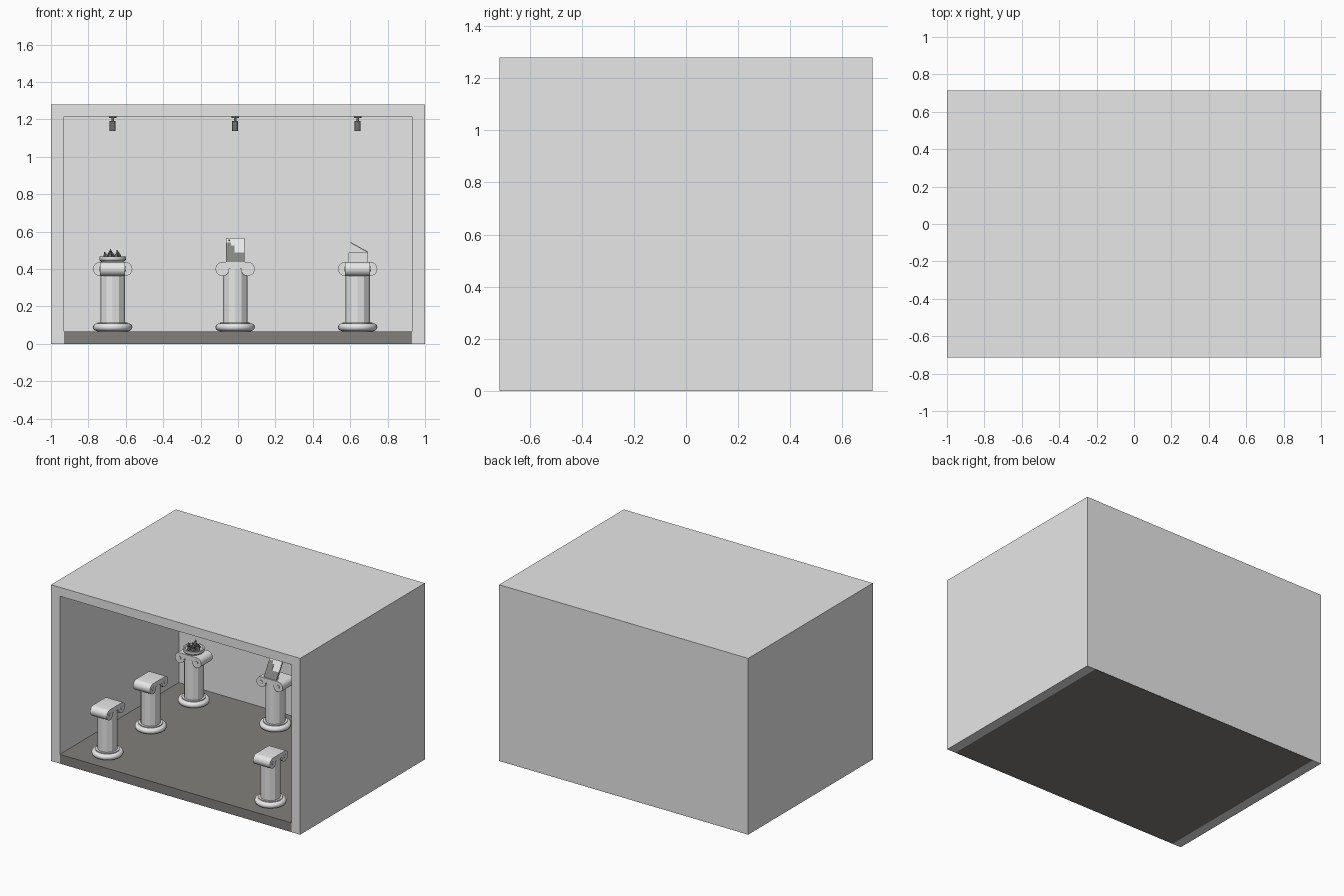
import bpy, bmesh, math
from mathutils import Matrix, Vector

if "Cube" in bpy.data.objects:
    bpy.data.objects.remove(bpy.data.objects["Cube"])


def mat(name, rgb):
    m = bpy.data.materials.new(name)
    m.diffuse_color = (*rgb, 1)
    m.use_nodes = True
    m.node_tree.nodes["Principled BSDF"].inputs["Base Color"].default_value = m.diffuse_color
    return m


WALL = mat("off_white", (0.8, 0.8, 0.8))
FLOOR = mat("warm_grey_floor", (0.225, 0.215, 0.20))
DARK = mat("dark_grey", (0.16, 0.16, 0.155))
PRINT = mat("print_grey", (0.23, 0.23, 0.22))


def add(name, mesh, m=None, loc=(0, 0, 0), rot=(0, 0, 0)):
    ob = bpy.data.objects.new(name, mesh)
    bpy.context.collection.objects.link(ob)
    ob.location, ob.rotation_euler = loc, rot
    if m and not mesh.materials:
        mesh.materials.append(m)
    return ob


def to_mesh(name, bm, smooth=False):
    bmesh.ops.recalc_face_normals(bm, faces=bm.faces)
    if smooth:
        for f in bm.faces:
            f.smooth = True
        for e in bm.edges:
            e.smooth = len(e.link_faces) == 2 and e.calc_face_angle() < math.radians(35)
    me = bpy.data.meshes.new(name)
    bm.to_mesh(me)
    bm.free()
    return me


def box(name, m, lo, hi, **kw):
    lo, hi = Vector(lo), Vector(hi)
    bm = bmesh.new()
    bmesh.ops.create_cube(bm, size=1, matrix=Matrix.Translation((lo + hi) / 2) @ Matrix.Diagonal((*(hi - lo), 1)))
    return add(name, to_mesh(name, bm), m, **kw)


def lathe(name, profile, sides, smooth=True):
    bm = bmesh.new()
    rings = [[bm.verts.new((r * math.cos(2 * math.pi * i / sides), r * math.sin(2 * math.pi * i / sides), z))
              for i in range(sides)] for r, z in profile]
    for a, b in zip(rings, rings[1:]):
        for i in range(sides):
            j = (i + 1) % sides
            bm.faces.new((a[i], a[j], b[j], b[i]))
    bm.faces.new(rings[0])
    bm.faces.new(rings[-1])
    return to_mesh(name, bm, smooth)


# Room shell, open at the front
box("left_wall", WALL, (-1, -0.715, 0), (-0.93, 0.715, 1.28))
box("right_wall", WALL, (0.93, -0.715, 0), (1, 0.715, 1.28))
box("ceiling", WALL, (-0.93, -0.715, 1.215), (0.93, 0.715, 1.28))
box("back_wall", WALL, (-0.93, 0.65, 0.002), (0.93, 0.715, 1.215))
box("floor", FLOOR, (-0.93, -0.715, 0), (0.93, 0.714, 0.067))

# Pedestal meshes, shared by all seven pedestals
bead = [(0.085 + 0.02 * math.cos(a), 0.089 + 0.02 * math.sin(a))
        for a in (math.radians(-90 + 18 * i) for i in range(11))]
base_mesh = lathe("pedestal_base", [(0.085, 0.066)] + bead + [(0.08, 0.109), (0.08, 0.115)], 32)
shaft_mesh = lathe("pedestal_shaft", [(0.066, 0.11), (0.066, 0.405)], 12, smooth=False)


def capital():
    # Scroll outline: a roll at each end joined by a band, extruded in depth
    arc = [(0.068 + 0.037 * math.cos(a), 0.4 + 0.037 * math.sin(a))
           for a in (math.radians(90 - 15 * i) for i in range(18))]
    outline = arc + [(0.033, 0.402)] + [(-0.033, 0.402)] + [(-x, z) for x, z in reversed(arc)]
    bm = bmesh.new()
    face = bm.faces.new([bm.verts.new((x, -0.067, z)) for x, z in outline])
    out = bmesh.ops.extrude_face_region(bm, geom=[face])
    bmesh.ops.translate(bm, vec=(0, 0.134, 0), verts=[v for v in out["geom"] if isinstance(v, bmesh.types.BMVert)])
    # Eye of each scroll
    for s in (-1, 1):
        bmesh.ops.create_cone(bm, cap_ends=True, segments=16, radius1=0.013, radius2=0.013, depth=0.142,
                              matrix=Matrix.Translation((s * 0.068, 0, 0.4)) @ Matrix.Rotation(math.pi / 2, 4, 'X'))
    return to_mesh("pedestal_capital", bm, True)


capital_mesh = capital()

# Ceiling spotlight: plate, neck and lamp body
lamp_mesh = lathe("spotlight", [(0.02, 1.215), (0.02, 1.206), (0.007, 1.206), (0.007, 1.192),
                                (0.016, 1.192), (0.016, 1.137)], 16)

XL, XC, XR = -0.67, -0.015, 0.64
YF, YM, YB = -0.54, -0.045, 0.45
spots = [("left_front", XL, YF, 90), ("left_middle", XL, YM, 90), ("left_back", XL, YB, 0),
         ("centre_back", XC, YB, 0), ("right_back", XR, YB, 0),
         ("right_middle", XR, YM, -90), ("right_front", XR, YF, -90)]
for name, x, y, turn in spots:
    for part, mesh, m in (("base", base_mesh, WALL), ("shaft", shaft_mesh, WALL),
                          ("capital", capital_mesh, WALL), ("spotlight", lamp_mesh, DARK)):
        add(f"{name}_{part}", mesh, m, (x, y, 0), (0, 0, math.radians(turn)))

# Left exhibit: shallow dish holding dark pointed stones
dish = lathe("stone_dish", [(0.06, 0.437), (0.07, 0.447), (0.072, 0.468), (0.062, 0.468), (0.056, 0.458)], 24)
add("stone_dish", dish, WALL, (XL, YB, 0))
for i in range(7):
    a = i * 2 * math.pi / 6
    r = 0.034 if i < 6 else 0
    h = (0.045, 0.032, 0.05, 0.036, 0.04, 0.03, 0.045)[i]
    stone = lathe(f"stone_{i}", [(0.015, 0), (0.013, h * 0.4), (0.002, h)], 5, smooth=False)
    add(f"stone_{i}", stone, DARK, (XL + r * math.cos(a), YB + r * math.sin(a), 0.457),
        (0.25 * math.sin(a), -0.25 * math.cos(a), a))

# Centre exhibit: print leaning backwards, with darker printed areas
lean = dict(loc=(XC, 0.392, 0.437), rot=(-0.53, 0, 0))
box("print_panel", WALL, (-0.05, 0, 0), (0.05, 0.012, 0.148), **lean)
box("print_lower_area", PRINT, (-0.05, -0.003, 0), (0.05, 0, 0.056), **lean)
box("print_left_area", PRINT, (-0.05, -0.003, 0.056), (-0.005, 0, 0.1), **lean)
box("print_left_peak", PRINT, (-0.05, -0.003, 0.1), (-0.022, 0, 0.12), **lean)
box("print_spot", PRINT, (-0.036, -0.003, 0.132), (-0.028, 0, 0.14), **lean)

# Right exhibit: small case with a raised lid
box("case_body", WALL, (XR - 0.05, YB - 0.05, 0.437), (XR + 0.053, YB + 0.05, 0.489))
box("case_lid", WALL, (-0.106, -0.05, 0), (0, 0.05, 0.005), loc=(XR + 0.053, YB, 0.488), rot=(0, math.radians(29), 0))
